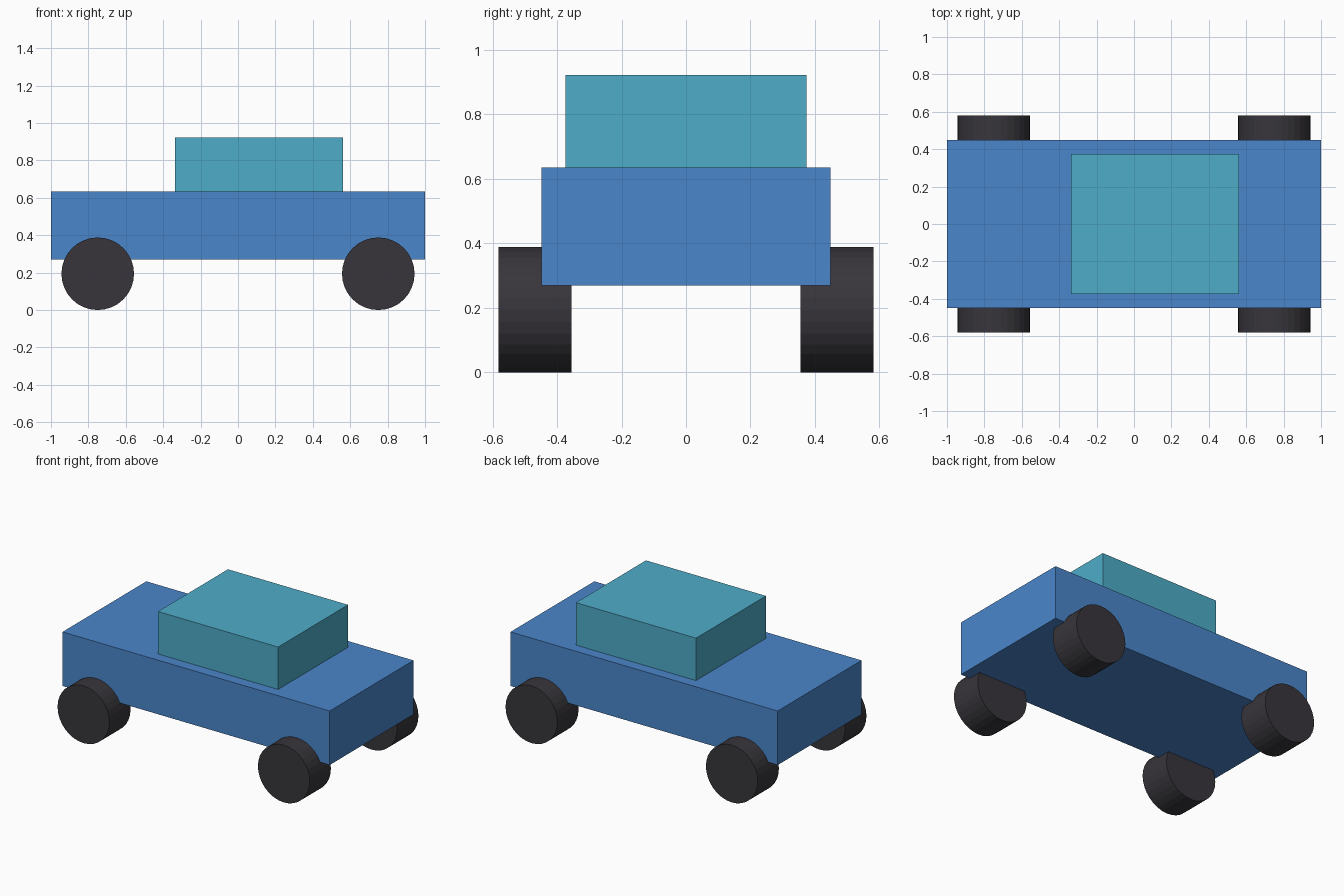
import bpy
import math

if "Cube" in bpy.data.objects:
    bpy.data.objects.remove(bpy.data.objects["Cube"])


def material(name, color):
    m = bpy.data.materials.new(name)
    m.diffuse_color = (*color, 1.0)
    m.use_nodes = True
    m.node_tree.nodes["Principled BSDF"].inputs["Base Color"].default_value = m.diffuse_color
    return m


BLUE = material("body blue", (0.069, 0.238, 0.597))
TEAL = material("cabin teal", (0.076, 0.413, 0.578))
DARK = material("tyre dark grey", (0.039, 0.036, 0.043))


def box(name, low, high, mat):
    center = [(a + b) / 2 for a, b in zip(low, high)]
    bpy.ops.mesh.primitive_cube_add(size=1, location=center)
    obj = bpy.context.object
    obj.name = name
    obj.scale = [b - a for a, b in zip(low, high)]
    bpy.ops.object.transform_apply(location=False, rotation=False, scale=True)
    obj.data.materials.append(mat)


def wheel(name, x, y):
    bpy.ops.mesh.primitive_cylinder_add(
        vertices=32, radius=0.194, depth=0.226,
        location=(x, y, 0.194), rotation=(math.pi / 2, 0, 0))
    obj = bpy.context.object
    obj.name = name
    obj.data.materials.append(DARK)


# Body slab and the cabin set towards one end
box("body", (-1, -0.448, 0.269), (1, 0.448, 0.635), BLUE)
box("cabin", (-0.337, -0.374, 0.635), (0.562, 0.374, 0.922), TEAL)

# Four wheels, partly sunk into the body
for end, x in (("left", -0.75), ("right", 0.75)):
    for side, y in (("front", -0.468), ("back", 0.468)):
        wheel(f"wheel_{side}_{end}", x, y)
